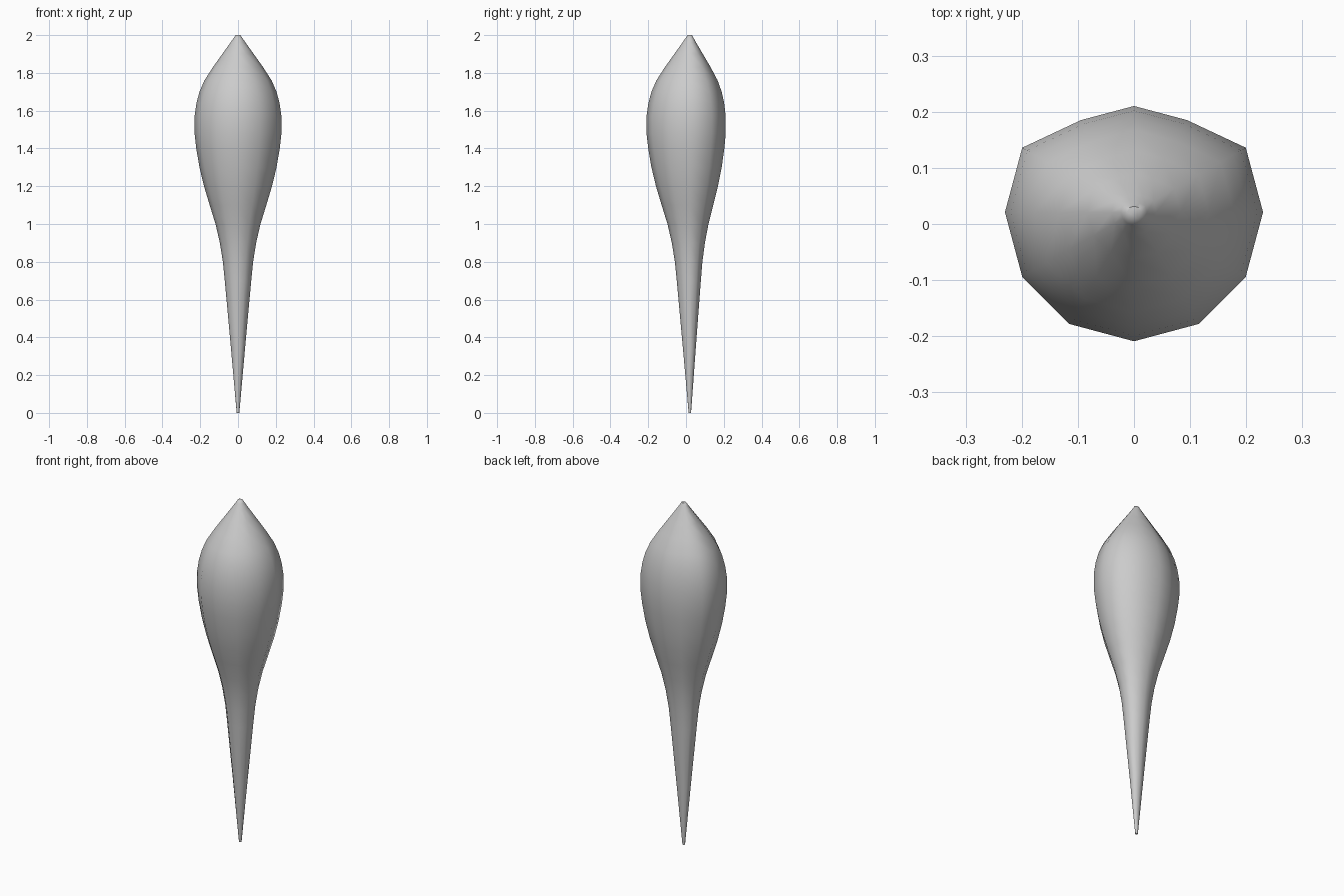
import bpy, bmesh, math

if "Cube" in bpy.data.objects:
    bpy.data.objects.remove(bpy.data.objects["Cube"])

# Half cross-section of a 12-sided ring with a slightly flattened back (unit radius)
HALF = [(0, 0.823), (0.41, 0.714), (0.866, 0.5), (1, 0),
        (0.866, -0.5), (0.5, -0.866), (0, -1)]
RING = HALF + [(-x, y) for x, y in HALF[-2:0:-1]]
CENTRE_Y = 0.021

# (height, radius) from the thin stem up to the pointed bulb
PROFILE = [(0, 0.007), (0.35, 0.038), (0.7, 0.070), (0.8, 0.080), (0.9, 0.096),
           (1.0, 0.119), (1.1, 0.150), (1.2, 0.180), (1.3, 0.204), (1.4, 0.221),
           (1.48, 0.230), (1.57, 0.230), (1.64, 0.220), (1.7, 0.204), (1.76, 0.178),
           (1.83, 0.133), (1.9, 0.083), (1.96, 0.040), (1.985, 0.023), (2.0, 0.013)]
SEAM_Z = 1.57

bm = bmesh.new()
rings = [[bm.verts.new((r * x, CENTRE_Y + r * y, z)) for x, y in RING]
         for z, r in PROFILE]
n = len(RING)
for low, high in zip(rings, rings[1:]):
    for i in range(n):
        j = (i + 1) % n
        bm.faces.new((low[i], low[j], high[j], high[i]))
# Small end caps
bm.faces.new(rings[0])
bm.faces.new(rings[-1])
bmesh.ops.recalc_face_normals(bm, faces=bm.faces)

mesh = bpy.data.meshes.new("teardrop_body")
bm.to_mesh(mesh)
bm.free()
body = bpy.data.objects.new("teardrop_body", mesh)
bpy.context.collection.objects.link(body)

# Smooth shading
bpy.context.view_layer.objects.active = body
body.select_set(True)
bpy.ops.object.shade_smooth_by_angle(angle=math.radians(60))

# Shading seam around the widest part
sharp = mesh.attributes.get("sharp_edge") or mesh.attributes.new("sharp_edge", "BOOLEAN", "EDGE")
for e in mesh.edges:
    if all(abs(mesh.vertices[v].co.z - SEAM_Z) < 1e-4 for v in e.vertices):
        sharp.data[e.index].value = True
